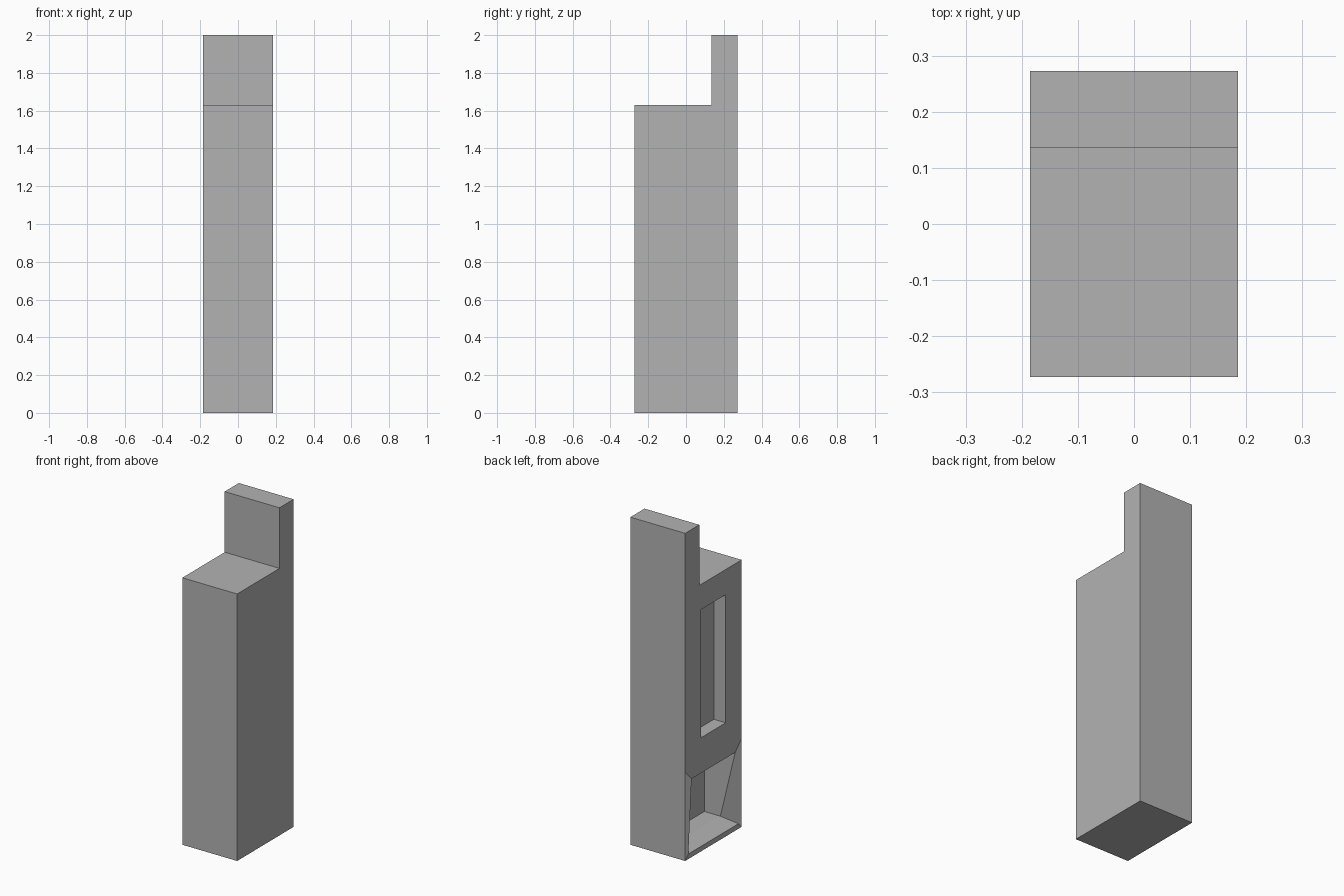
import bpy, bmesh

if "Cube" in bpy.data.objects:
    bpy.data.objects.remove(bpy.data.objects["Cube"], do_unlink=True)

HALF_W, HALF_D = 0.185, 0.2725
STEP_Y, NICHE_TOP, SHELF_Z, TOP_Z = 0.136, 0.54, 1.63, 2.0

grey = bpy.data.materials.new("plain_grey")
grey.use_nodes = True
colour = (0.45, 0.45, 0.45, 1)
grey.diffuse_color = colour
grey.node_tree.nodes["Principled BSDF"].inputs["Base Color"].default_value = colour

bm = bmesh.new()


def inset(face, amount):
    """Inset a face evenly and return the border faces."""
    return bmesh.ops.inset_region(bm, faces=[face], thickness=amount,
                                  use_even_offset=True, use_boundary=True)["faces"]


def sink(face, depth):
    """Push a face straight in to a depth behind the side."""
    new = bmesh.ops.extrude_discrete_faces(bm, faces=[face])["faces"][0]
    for v in new.verts:
        v.co.x = -HALF_W + depth


# Side profile in three stacked faces: niche area, window area, raised back
front, back = [[bm.verts.new((-HALF_W, y, z)) for z in (0, NICHE_TOP, SHELF_Z)]
               for y in (-HALF_D, HALF_D)]
step = bm.verts.new((-HALF_W, STEP_Y, SHELF_Z))
tops = [bm.verts.new((-HALF_W, y, TOP_Z)) for y in (STEP_Y, HALF_D)]
niche = bm.faces.new((front[0], front[1], back[1], back[0]))
panel = bm.faces.new((front[1], front[2], step, back[2], back[1]))
riser = bm.faces.new((step, tops[0], tops[1], back[2]))

# Extrude the profile across the width
geom = bmesh.ops.extrude_face_region(bm, geom=[niche, panel, riser],
                                     use_keep_orig=True)["geom"]
bmesh.ops.translate(bm, vec=(2 * HALF_W, 0, 0),
                    verts=[g for g in geom if isinstance(g, bmesh.types.BMVert)])
bmesh.ops.recalc_face_normals(bm, faces=bm.faces[:])

# Upper recessed window
inset(panel, 0.154)
sink(panel, 0.08)

# Lower niche: double rim, lower lip sloping inward, then a deep pocket
rims = inset(niche, 0.031) + inset(niche, 0.031)
for v in niche.verts:
    if v.co.z < NICHE_TOP / 2:
        v.co.x += 0.1
for side in (-1, 1):
    cheek = [f for f in rims if f.is_valid and f.calc_center_median().y * side > 0.1]
    bmesh.ops.dissolve_faces(bm, faces=cheek)
sink(niche, 0.208)

bmesh.ops.recalc_face_normals(bm, faces=bm.faces[:])
mesh = bpy.data.meshes.new("cabinet_body")
bm.to_mesh(mesh)
bm.free()
mesh.materials.append(grey)
body = bpy.data.objects.new("cabinet_body", mesh)
bpy.context.collection.objects.link(body)
